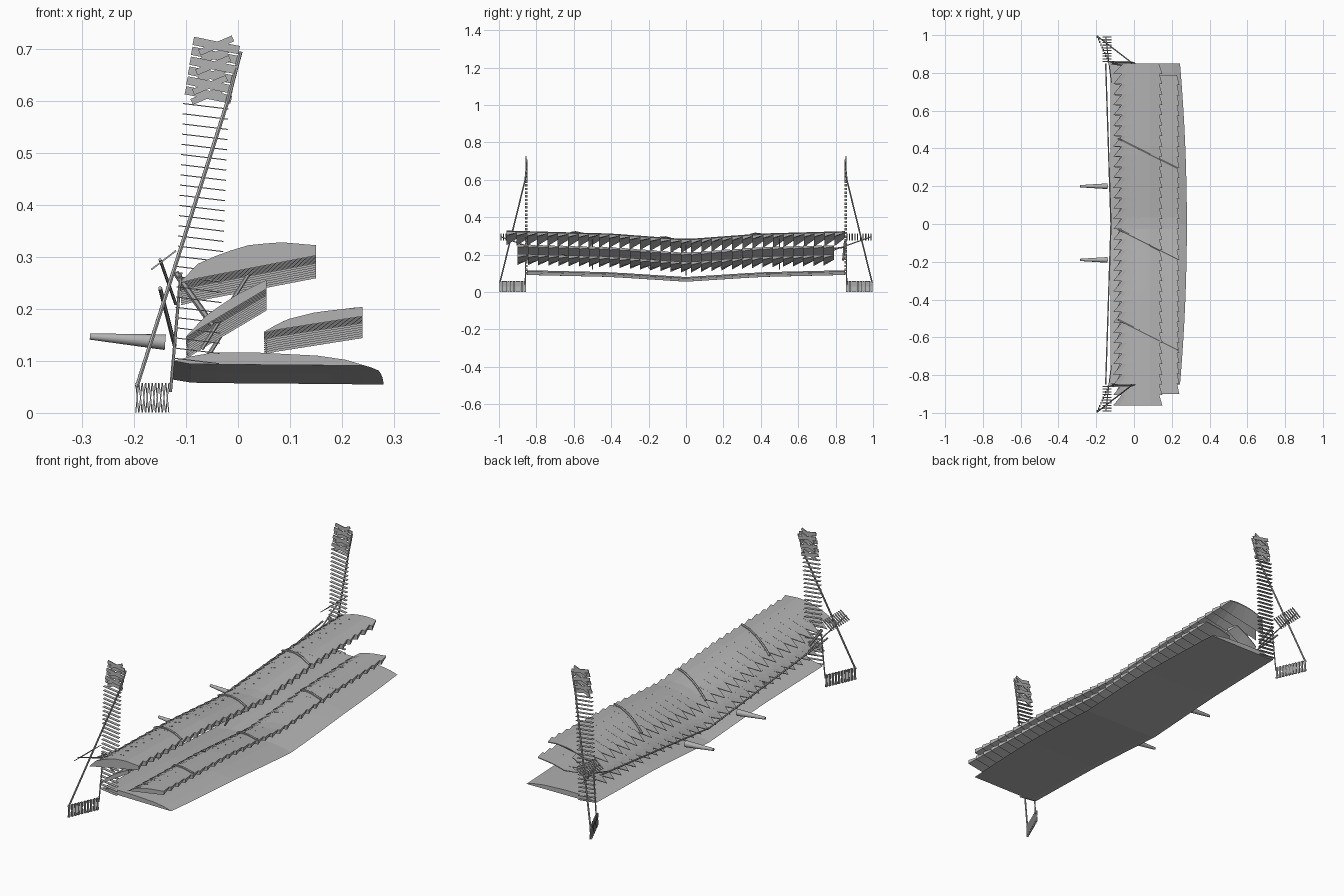
import bpy, bmesh
from mathutils import Vector, Matrix

cube = bpy.data.objects.get("Cube")
if cube:
    bpy.data.objects.remove(cube)

grey = bpy.data.materials.new("plain_grey")
grey.use_nodes = True
tone = (0.45, 0.45, 0.45, 1)
grey.diffuse_color = tone
grey.node_tree.nodes["Principled BSDF"].inputs["Base Color"].default_value = tone


def finish(name, bm):
    bmesh.ops.recalc_face_normals(bm, faces=bm.faces)
    mesh = bpy.data.meshes.new(name)
    bm.to_mesh(mesh)
    bm.free()
    mesh.materials.append(grey)
    obj = bpy.data.objects.new(name, mesh)
    bpy.context.collection.objects.link(obj)
    return obj


def lift(y):
    """Upward bend of the wings away from the middle."""
    a = abs(y)
    return 0.075 * min(a, 0.4) + 0.028 * max(a - 0.4, 0)


def sample(points, t):
    """Point at fraction t along a profile, measured in x."""
    x = points[0][0] + t * (points[-1][0] - points[0][0])
    for (xa, za), (xb, zb) in zip(points, points[1:]):
        if x <= xb + 1e-6:
            return x, za + (zb - za) * (x - xa) / (xb - xa)
    return points[-1]


def loft(bm, rings):
    loops = [[bm.verts.new(p) for p in ring] for ring in rings]
    n = len(loops[0])
    for a, b in zip(loops, loops[1:]):
        for i in range(n):
            j = (i + 1) % n
            bm.faces.new((a[i], a[j], b[j], b[i]))
    bm.faces.new(loops[0])
    bm.faces.new(loops[-1])


def rod(bm, a, b, r1, r2=None, sides=6):
    a, b = Vector(a), Vector(b)
    d = b - a
    m = Matrix.Translation((a + b) / 2) @ d.to_track_quat('Z', 'Y').to_matrix().to_4x4()
    bmesh.ops.create_cone(bm, cap_ends=True, segments=sides, radius1=r1,
                          radius2=r1 if r2 is None else r2, depth=d.length, matrix=m)


def plate(bm, centre, size, angle=0, axis='Y'):
    m = (Matrix.Translation(centre) @ Matrix.Rotation(angle, 4, axis)
         @ Matrix.Diagonal((*size, 1)))
    bmesh.ops.create_cube(bm, size=1, matrix=m)


# Slatted wings: a row of tapering wedges, each with a deep front rib
def slatted_wing(name, arc, drop, start, end, count):
    bm = bmesh.new()
    pitch = (end - start) / count
    steps = [i / 8 for i in range(9)]
    for k in range(count):
        y0 = start + k * pitch
        y1 = min(y0 + pitch * 1.15, end)
        lead, tail = arc[0], arc[-1]
        top0 = [sample(arc, t) for t in steps]
        low0 = [(x, min(z - 0.002, lead[1] + t * (tail[1] - drop - lead[1])))
                for t, (x, z) in zip(steps, top0)]
        top1 = [sample(arc, 0.2 + 0.73 * t) for t in steps]
        low1 = [(x, z - 0.004) for x, z in top1]
        rings = []
        for y, top, low in ((y0, top0, low0), (y1, top1, low1)):
            rings.append([(x, y, z + lift(y)) for x, z in top + low[::-1]])
        loft(bm, rings)
    return finish(name, bm)


upper = [(-.11, .207), (-.08, .24), (-.03, .262), (.02, .277), (.08, .283), (.15, .277)]
middle = [(-.1, .103), (-.06, .145), (0, .185), (.055, .212)]
flap = [(.05, .112), (.09, .135), (.15, .15), (.24, .16)]
slatted_wing("upper_wing", upper, 0.02, -0.96, 0.85, 33)
slatted_wing("middle_wing", middle, 0.017, -0.9, 0.79, 31)
slatted_wing("rear_flap", flap, 0.018, -0.9, 0.79, 31)

# Main plane: broad, thin, bent at the middle, with a bowed rear edge
base = [(-.125, .064), (-.09, .072), (-.04, .08), (.05, .08), (.18, .074), (.24, .066), (.28, .055)]
bm = bmesh.new()
rings = []
for i in range(-8, 9):
    y = i / 8 * 0.85
    squeeze = 1 - 0.09 * (i / 8) ** 2
    top = [((x + .125) * squeeze - .125, y, z + lift(y) * .85) for x, z in base]
    low = [(x, y, .06 - .005 * k / 6 + lift(y) * .85 - .001)
           for k, (x, _, z) in enumerate(top)]
    rings.append(top + low[-2:0:-1])
loft(bm, rings)
finish("main_plane", bm)

# Slanted seams across the upper wing and the rear flap
bm = bmesh.new()
for y0 in (0.46, -0.02, -0.5):
    for arc in (upper, flap):
        path = []
        for i in range(9):
            x, z = sample(arc, 0.1 + 0.85 * i / 8)
            y = y0 - 0.5 * (x + 0.1)
            path.append((x, y, z + lift(y) + 0.002))
        for a, b in zip(path, path[1:]):
            rod(bm, a, b, 0.005)
finish("wing_seams", bm)

# Struts joining the upper, middle and main wings
bm = bmesh.new()
for y in (-0.5, 0, 0.5):
    rod(bm, (-.07, y, .09 + lift(y)), (.03, y, .25 + lift(y)), 0.004)
finish("wing_struts", bm)

# Tapered nozzles on the leading side
bm = bmesh.new()
for y in (-0.19, 0.2):
    rod(bm, (-.14, y, .136), (-.285, y, .147), 0.015, 0.006, 16)
nozzles = finish("nozzles", bm)
for face in nozzles.data.polygons:
    face.use_smooth = len(face.vertices) == 4

for side, word in ((1, "left"), (-1, "right")):
    # Upright ladder of thin rungs
    bm = bmesh.new()
    for i in range(26):
        t = i / 25
        centre = (-.08 + .018 * t, side * .855, .1 + .49 * t)
        plate(bm, centre, (.088, .014, .002), 0.12)
    finish(word + "_ladder", bm)

    # Louvred panel at the head of the ladder
    bm = bmesh.new()
    for i in range(6):
        centre = (-.057 + .003 * i, side * (.85 + .005 * (i % 2)), .612 + .019 * i)
        plate(bm, centre, (.09, .004, .016), 0.2)
        plate(bm, centre, (.07, .004, .012), -0.4)
    finish(word + "_head_panel", bm)

    # Long mast brace and spanwise wires
    bm = bmesh.new()
    rod(bm, (-.195, side * .995, .05), (-.02, side * .86, .6), 0.004)
    rod(bm, (-.02, side * .86, .6), (.005, side * .85, .695), 0.004)
    rod(bm, (-.13, side * .86, .04), (-.11, side * .855, .27), 0.003)
    rod(bm, (-.15, side * .85, .24), (-.122, 0, .13), 0.004)
    rod(bm, (-.12, side * .75, .21), (-.15, side * .99, .295), 0.003)
    rod(bm, (-.12, side * .85, .27), (-.05, side * .84, .17), 0.006)
    finish(word + "_braces", bm)

    # Foot row of upright blades
    bm = bmesh.new()
    for i in range(10):
        t = i / 9
        for tilt in (-0.1, 0.1):
            centre = (-.194 + .058 * t, side * (.992 - .13 * t), .029)
            plate(bm, centre, (.002, .012, .057), tilt)
    finish(word + "_foot_blades", bm)

    # Outrigger row of slanted blades
    bm = bmesh.new()
    for i in range(10):
        t = i / 9
        centre = (-.143, side * (.86 + .13 * t), .294)
        plate(bm, centre, (.06, .006, .003), -0.65)
    finish(word + "_outrigger_blades", bm)
